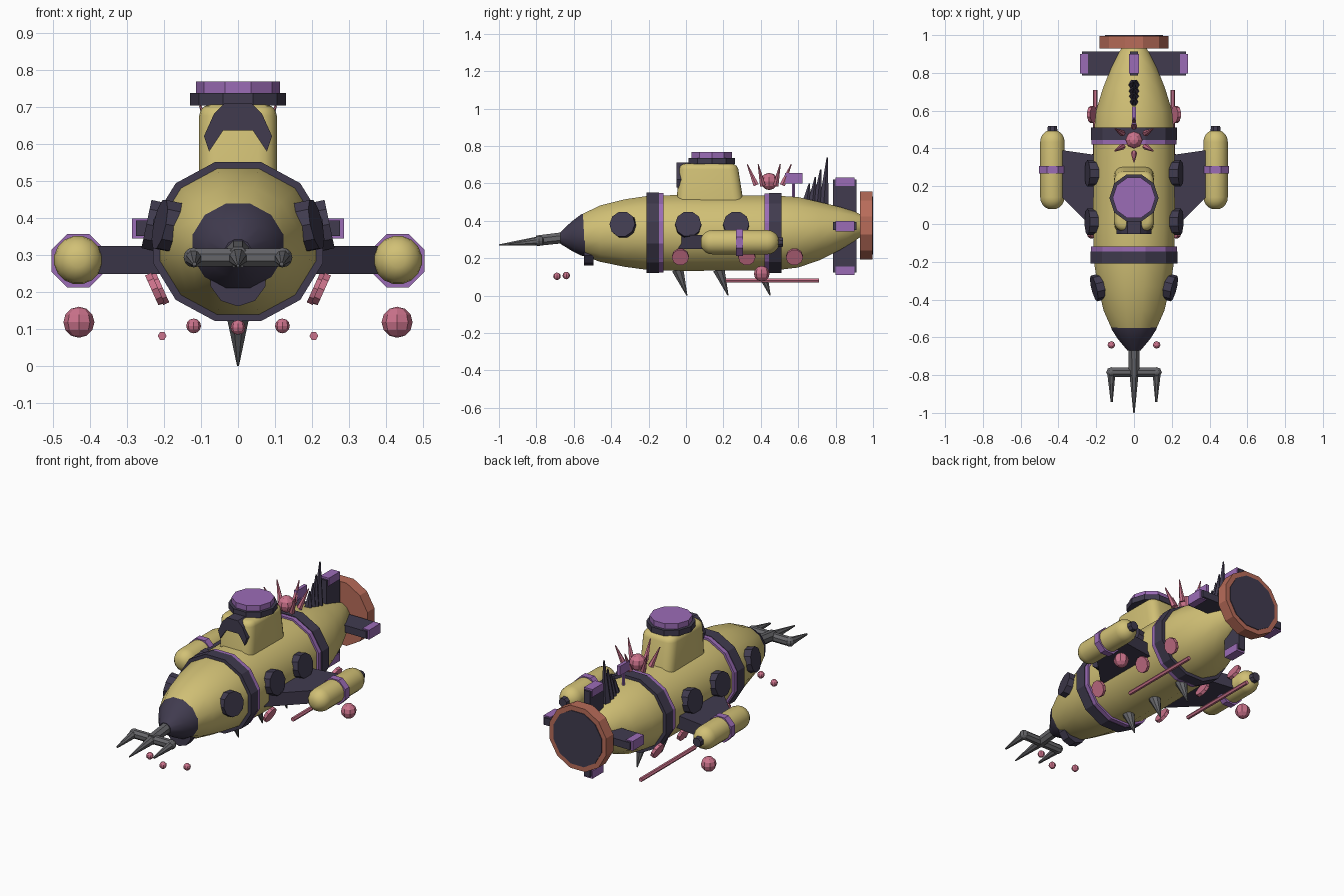
import bpy, bmesh, math
from mathutils import Vector, Matrix

old = bpy.data.objects.get("Cube")
if old:
    bpy.data.objects.remove(old, do_unlink=True)


def material(name, rgb):
    m = bpy.data.materials.new(name)
    m.use_nodes = True
    m.diffuse_color = (*rgb, 1)
    m.node_tree.nodes["Principled BSDF"].inputs["Base Color"].default_value = (*rgb, 1)
    return m


YELLOW = material("mustard yellow", (0.64, 0.53, 0.18))
DARK = material("dark slate", (0.052, 0.044, 0.078))
PURPLE = material("purple", (0.33, 0.15, 0.47))
PINK = material("pink", (0.6, 0.17, 0.26))
RUST = material("rust", (0.48, 0.15, 0.1))
GREY = material("grey metal", (0.13, 0.13, 0.14))


def finish(name, bm, mat, smooth=False):
    bmesh.ops.recalc_face_normals(bm, faces=bm.faces)
    me = bpy.data.meshes.new(name)
    bm.to_mesh(me)
    bm.free()
    me.materials.append(mat)
    if smooth:
        me.shade_smooth()
        me.set_sharp_from_angle(angle=math.radians(40))
    ob = bpy.data.objects.new(name, me)
    bpy.context.scene.collection.objects.link(ob)
    return ob


def loft(name, rings, mat, n=12, x=0, sx=1.0, sz=1.0, smooth=False):
    """Rings of (y, radius, centre z) skinned along the y axis."""
    bm = bmesh.new()
    loops = []
    for y, r, z in rings:
        angles = [(i + 0.5) * math.tau / n for i in range(n)]
        loops.append([bm.verts.new((x + sx * r * math.cos(a), y, z + sz * r * math.sin(a)))
                      for a in angles])
    for a, b in zip(loops, loops[1:]):
        for i in range(n):
            j = (i + 1) % n
            bm.faces.new((a[i], a[j], b[j], b[i]))
    bm.faces.new(loops[0])
    bm.faces.new(loops[-1])
    return finish(name, bm, mat, smooth)


def tube(name, p, q, r1, r2, mat, n=8, smooth=False):
    """Cylinder or cone between two points."""
    p, q = Vector(p), Vector(q)
    d = q - p
    mw = (Matrix.Translation((p + q) / 2) @ d.to_track_quat('Z', 'Y').to_matrix().to_4x4()
          @ Matrix.Rotation(math.pi / n, 4, 'Z'))
    bm = bmesh.new()
    bmesh.ops.create_cone(bm, cap_ends=True, segments=n, radius1=r1, radius2=r2,
                          depth=d.length, matrix=mw)
    return finish(name, bm, mat, smooth)


def box(name, lo, hi, mat):
    lo, hi = Vector(lo), Vector(hi)
    bm = bmesh.new()
    bmesh.ops.create_cube(bm, size=1, matrix=Matrix.Translation((lo + hi) / 2)
                          @ Matrix.Diagonal((*(hi - lo), 1)))
    return finish(name, bm, mat)


def ball(name, c, r, mat, u=8, v=6):
    bm = bmesh.new()
    bmesh.ops.create_uvsphere(bm, u_segments=u, v_segments=v, radius=r,
                              matrix=Matrix.Translation(c))
    return finish(name, bm, mat)


def prism(name, pts, offset, mat):
    bm = bmesh.new()
    f = bm.faces.new([bm.verts.new(p) for p in pts])
    ext = bmesh.ops.extrude_face_region(bm, geom=[f])
    bmesh.ops.translate(bm, vec=offset,
                        verts=[e for e in ext["geom"] if isinstance(e, bmesh.types.BMVert)])
    return finish(name, bm, mat)


# Hull, nose and bands
WIDE, TALL = 1.03, 0.965
loft("hull", [(-0.55, 0.121, 0.325), (-0.46, 0.161, 0.331), (-0.33, 0.193, 0.334),
              (-0.2, 0.213, 0.335), (0, 0.218, 0.335), (0.48, 0.214, 0.335),
              (0.6, 0.202, 0.338), (0.72, 0.165, 0.345), (0.82, 0.125, 0.358),
              (0.9, 0.085, 0.37), (0.95, 0.055, 0.375)],
     YELLOW, sx=WIDE, sz=TALL, smooth=True)
loft("nose_cap", [(-0.54, 0.125, 0.325), (-0.56, 0.118, 0.324), (-0.61, 0.085, 0.318),
                  (-0.67, 0.035, 0.308)], DARK, sx=WIDE, sz=TALL, smooth=True)
for name, y1, y2, r, mat in (("front_band", -0.21, -0.145, 0.231, DARK),
                             ("front_trim", -0.145, -0.12, 0.228, PURPLE),
                             ("rear_trim", 0.42, 0.445, 0.226, PURPLE),
                             ("rear_band", 0.445, 0.51, 0.23, DARK)):
    loft(name, [(y1, r, 0.335), (y2, r, 0.335)], mat, sx=WIDE, sz=TALL)
loft("chin_plate", [(-0.545, 0.078, 0.238), (-0.495, 0.078, 0.238)], DARK, n=10)

# Tail ring
loft("tail_ring", [(0.93, 0.189, 0.375), (0.996, 0.189, 0.375)], RUST)
loft("tail_disc", [(0.99, 0.16, 0.375), (1.0, 0.16, 0.375)], DARK)

# Conning tower with rounded corners
bm = bmesh.new()
bmesh.ops.create_cube(bm, size=1)
for v in bm.verts:
    top = v.co.z > 0
    v.co.x *= 0.21
    v.co.y = (0.275 if top else 0.315) if v.co.y > 0 else (-0.035 if top else -0.055)
    v.co.z = 0.705 if top else 0.45
upright = [e for e in bm.edges if abs(e.verts[0].co.z - e.verts[1].co.z) > 0.1]
bmesh.ops.bevel(bm, geom=upright, offset=0.05, segments=4, profile=0.5, affect='EDGES')
rim = [e for e in bm.edges if all(v.co.z > 0.7 for v in e.verts)]
bmesh.ops.bevel(bm, geom=rim, offset=0.03, segments=3, profile=0.5, affect='EDGES')
finish("conning_tower", bm, YELLOW, True)

# Arched windscreen on the tower
half = [(0.078, 0.578), (0.092, 0.62), (0.065, 0.68), (0.035, 0.71)]
inner = [(0.04, 0.635), (-0.04, 0.635)]
arch = half + [(-x, z) for x, z in reversed(half)] + inner[::-1]
prism("windscreen", [(x, -0.052, z) for x, z in arch], (0, 0.1, 0), DARK)
tube("hatch_collar", (0, 0.138, 0.703), (0, 0.138, 0.736), 0.13, 0.13, DARK, 10)
tube("hatch_lid", (0, 0.138, 0.736), (0, 0.138, 0.767), 0.113, 0.113, PURPLE, 10)

# Paired side parts
for side, s in (("left", 1), ("right", -1)):
    # Portholes
    for i, (x, y, turn) in enumerate(((0.187, -0.335, -0.25), (0.222, 0.012, 0), (0.222, 0.268, 0))):
        c = Vector((s * x, y, 0.377))
        d = Vector((s, turn, 0.21)).normalized() * 0.026
        tube(f"{side}_porthole_{i + 1}", c - d, c + d, 0.07, 0.07, DARK, 10)
    # Wing and pod
    plan = [(0.17, 0.36), (0.2, 0.365), (0.39, 0.392), (0.39, 0.15), (0.2, -0.04), (0.17, -0.04)]
    prism(f"{side}_wing", [(s * x, y, 0.248) for x, y in plan], (0, 0, 0.075), DARK)
    caps = [(math.sin(a), math.cos(a)) for a in (i * math.pi / 10 for i in range(1, 6))]
    pod = [(0.142 - 0.066 * c, 0.066 * r, 0.285) for r, c in caps]
    pod += [(0.434 + 0.066 * c, 0.066 * r, 0.285) for r, c in reversed(caps)]
    loft(f"{side}_pod", pod, YELLOW, n=16, x=s * 0.432, smooth=True)
    loft(f"{side}_pod_band", [(0.267, 0.078, 0.283), (0.306, 0.078, 0.283)], PURPLE,
         n=8, x=s * 0.432)
    loft(f"{side}_pod_cap", [(0.485, 0.03, 0.285), (0.518, 0.026, 0.285)], DARK,
         n=8, x=s * 0.432)
    # Pink growths
    for i, (x, y) in enumerate(((0.225, -0.03), (0.212, 0.325), (0.222, 0.58))):
        c = Vector((s * x, y, 0.207))
        d = Vector((s, 0, -0.45)).normalized() * 0.009
        tube(f"{side}_pink_disc_{i + 1}", c - d, c + d, 0.046, 0.046, PINK, 10)
    tube(f"{side}_pink_rod", (s * 0.205, 0.21, 0.08), (s * 0.205, 0.71, 0.08),
         0.012, 0.012, PINK, 6)
    ball(f"{side}_pink_ball", (s * 0.43, 0.405, 0.117), 0.042, PINK)
    ball(f"{side}_small_pink_ball", (s * 0.12, -0.64, 0.107), 0.02, PINK)
    # Horizontal tail fin
    box(f"{side}_fin", (s * 0.03, 0.786, 0.35), (s * 0.276, 0.912, 0.392), DARK)
    box(f"{side}_fin_tip", (s * 0.243, 0.798, 0.343), (s * 0.287, 0.9, 0.398), PURPLE)
    # Outer claw prong
    ball(f"{side}_claw_joint", (s * 0.12, -0.785, 0.292), 0.027, GREY)
    tube(f"{side}_claw_prong", (s * 0.12, -0.785, 0.291), (s * 0.118, -0.942, 0.274),
         0.024, 0.006, GREY)

ball("centre_small_pink_ball", (0, -0.69, 0.103), 0.02, PINK)

# Vertical tail fins
for name, s in (("upper", 1), ("lower", -1)):
    z = 0.371
    box(f"{name}_fin", (-0.02, 0.786, z + s * 0.03), (0.02, 0.912, z + s * 0.249), DARK)
    box(f"{name}_fin_tip", (-0.027, 0.798, z + s * 0.215), (0.027, 0.9, z + s * 0.26), PURPLE)

# Claw arm
tube("claw_arm", (0, -0.64, 0.311), (0, -0.8, 0.293), 0.032, 0.03, GREY)
tube("claw_bar", (-0.12, -0.785, 0.292), (0.12, -0.785, 0.292), 0.026, 0.026, GREY)
tube("middle_claw_prong", (0, -0.785, 0.292), (0, -1.0, 0.27), 0.027, 0.004, GREY)

# Keel spikes
for i, y in enumerate((-0.045, 0.175, 0.4)):
    tube(f"keel_spike_{i + 1}", (0, y, 0.14), (0, y + 0.05, 0), 0.034, 0.003, GREY)

# Dorsal spikes, rising toward the tail
for i, (y, top) in enumerate(((0.64, 0.6), (0.672, 0.635), (0.7, 0.675), (0.735, 0.738))):
    tube(f"dorsal_spike_{i + 1}", (0, y, 0.47), (0, y + 0.02, top), 0.032, 0.004, DARK, 6)

# Flag
tube("flag_pole", (0, 0.575, 0.5), (0, 0.575, 0.61), 0.009, 0.009, PURPLE, 6)
box("flag", (-0.01, 0.528, 0.6), (0.01, 0.622, 0.655), PURPLE)

# Anemone: ball ringed by leaning spikes
ball("anemone_ball", (0, 0.445, 0.61), 0.046, PINK)
for i in range(6):
    a = math.radians(30 + 60 * i)
    u = Vector((math.cos(a), math.sin(a), 0))
    base = Vector((0, 0.445, 0))
    tube(f"anemone_spike_{i + 1}", base + u * 0.07 + Vector((0, 0, 0.59)),
         base + u * 0.118 + Vector((0, 0, 0.702)), 0.017, 0.003, PINK, 6)
